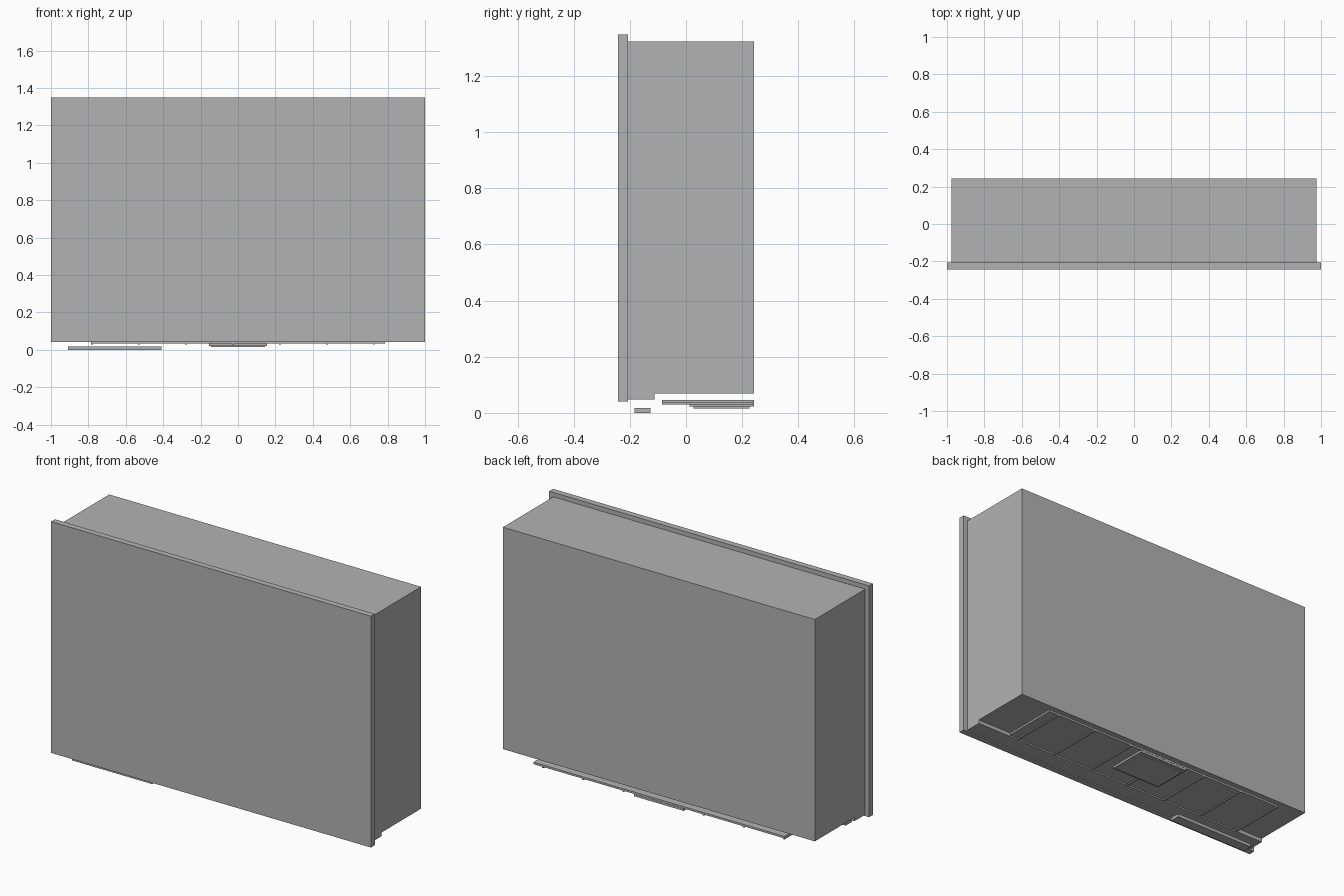
import bpy
import bmesh

cube = bpy.data.objects.get("Cube")
if cube:
    bpy.data.objects.remove(cube, do_unlink=True)

GREY = (0.45, 0.45, 0.45, 1.0)
grey = bpy.data.materials.new("plain_grey")
grey.use_nodes = True
grey.diffuse_color = GREY
grey.node_tree.nodes["Principled BSDF"].inputs["Base Color"].default_value = GREY


def finish(name, bm):
    """Turn a bmesh into a grey, flat-faced object."""
    bmesh.ops.recalc_face_normals(bm, faces=bm.faces)
    mesh = bpy.data.meshes.new(name)
    bm.to_mesh(mesh)
    bm.free()
    mesh.materials.append(grey)
    obj = bpy.data.objects.new(name, mesh)
    bpy.context.collection.objects.link(obj)
    return obj


def box(name, x, y, z):
    """Box from the (low, high) range on each axis."""
    bm = bmesh.new()
    bmesh.ops.create_cube(bm, size=1)
    for v in bm.verts:
        v.co = [(lo + hi) / 2 + c * (hi - lo)
                for c, (lo, hi) in zip(v.co, (x, y, z))]
    return finish(name, bm)


def extrude_x(name, profile, half_width):
    """Side profile of (y, z) points extruded across the width."""
    bm = bmesh.new()
    face = bm.faces.new([bm.verts.new((-half_width, y, z)) for y, z in profile])
    swept = bmesh.ops.extrude_face_region(bm, geom=[face])["geom"]
    moved = [g for g in swept if isinstance(g, bmesh.types.BMVert)]
    bmesh.ops.translate(bm, verts=moved, vec=(2 * half_width, 0, 0))
    return finish(name, bm)


BACK = 0.242
PANEL_BACK = -0.207

# Front panel, slightly larger than the housing
box("front_panel", (-1, 1), (-BACK, PANEL_BACK), (0.041, 1.348))

# Housing with a lowered lip along the front of its underside
extrude_x("housing", [(PANEL_BACK, 0.048), (-0.112, 0.048), (-0.112, 0.069),
                      (BACK, 0.069), (BACK, 1.323), (PANEL_BACK, 1.323)], 0.975)

# Underside tray and its evenly spaced ribs
TRAY_Y = (-0.086, BACK)
box("underside_tray", (-0.785, 0.785), TRAY_Y, (0.035, 0.046))
for i in range(7):
    x = -0.78 + i * 0.251
    box(f"tray_rib_{i + 1}", (x - 0.005, x + 0.005), TRAY_Y, (0.029, 0.035))

# Stepped plate in the middle of the tray
box("centre_plate", (-0.155, 0.155), (0.012, BACK), (0.022, 0.034))
box("centre_plate_step", (-0.145, 0.145), (0.027, 0.227), (0.016, 0.022))

# Thin bar below the front right corner
box("lower_bar", (-0.91, -0.41), (-0.183, -0.126), (0, 0.018))
